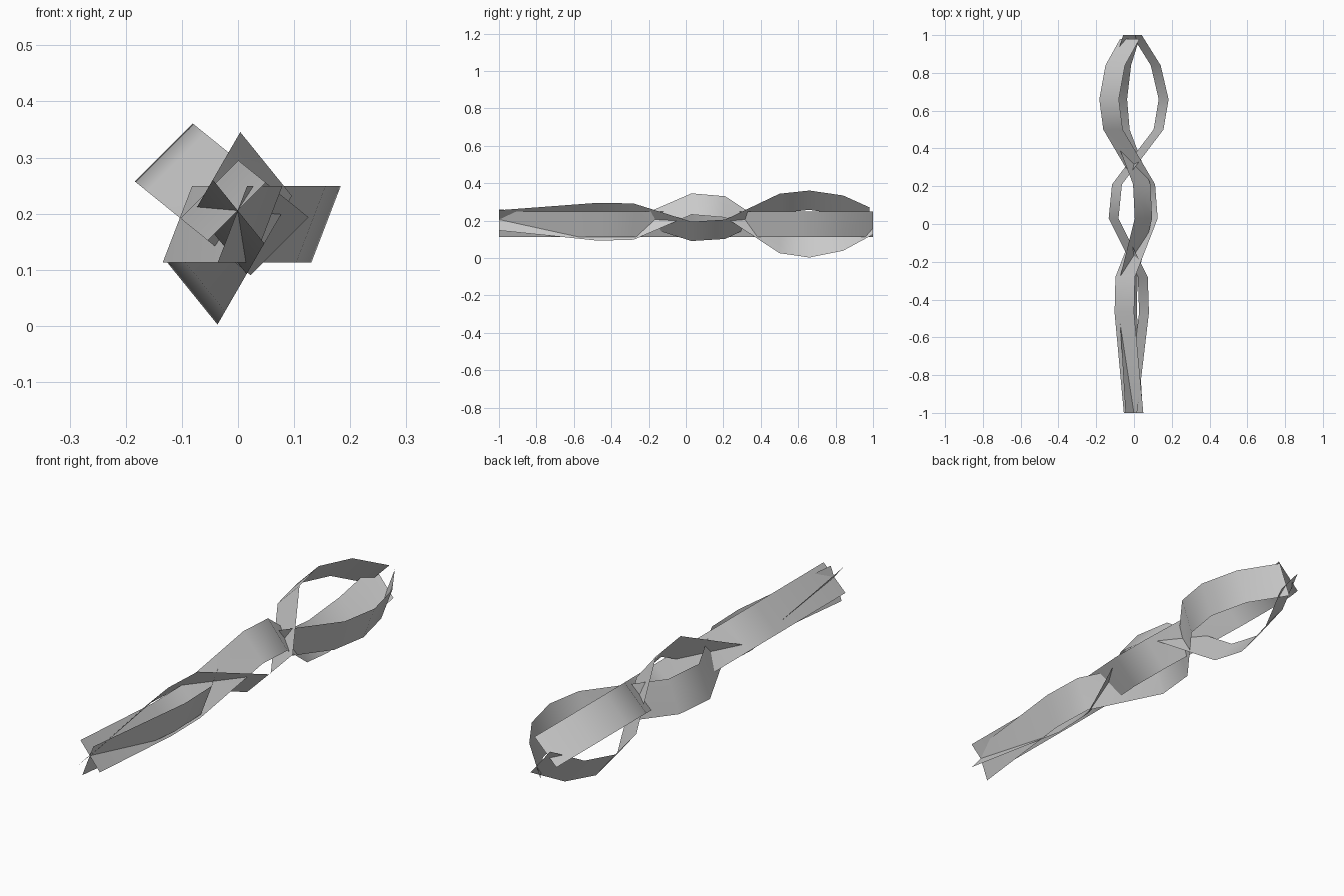
import bpy
from math import radians, cos, sin
from mathutils import Vector

cube = bpy.data.objects.get("Cube")
if cube:
    bpy.data.objects.remove(cube, do_unlink=True)

grey = bpy.data.materials.new("light_grey")
grey.use_nodes = True
grey.diffuse_color = (0.6, 0.6, 0.6, 1)
grey.node_tree.nodes["Principled BSDF"].inputs["Base Color"].default_value = (0.6, 0.6, 0.6, 1)

# Shared swaying path: position along y, and sideways offset from the axis
WAVE = [(-1, -0.01), (-0.47, 0.053), (-0.28, 0.047), (0.03, -0.108), (0.21, -0.09),
        (0.5, 0.13), (0.66, 0.157), (0.84, 0.115), (1, 0.015)]
HALF_WIDTH = 0.073


def ribbon(name, centre, sway_angle, width_angle, end_y):
    """Thin strip of constant cross-section that sways along one direction."""
    sway = Vector((cos(radians(sway_angle)), 0, sin(radians(sway_angle))))
    across = Vector((cos(radians(width_angle)), 0, sin(radians(width_angle)))) * HALF_WIDTH
    verts = []
    for y, offset in WAVE:
        mid = Vector((centre[0], min(y, end_y), centre[1])) + sway * offset
        verts += [mid - across, mid + across]
    faces = [(i, i + 1, i + 3, i + 2) for i in range(0, len(verts) - 2, 2)]
    mesh = bpy.data.meshes.new(name)
    mesh.from_pydata(verts, [], faces)
    mesh.materials.append(grey)
    mesh.shade_smooth()
    obj = bpy.data.objects.new(name, mesh)
    bpy.context.collection.objects.link(obj)


# Three ribbons crossing one another along the axis
ribbon("side_ribbon", (0, 0.181), 0, 69, 1)
ribbon("upper_ribbon", (-0.01, 0.21), 141, 45, 0.98)
ribbon("lower_ribbon", (-0.004, 0.195), 240, 129, 1)
